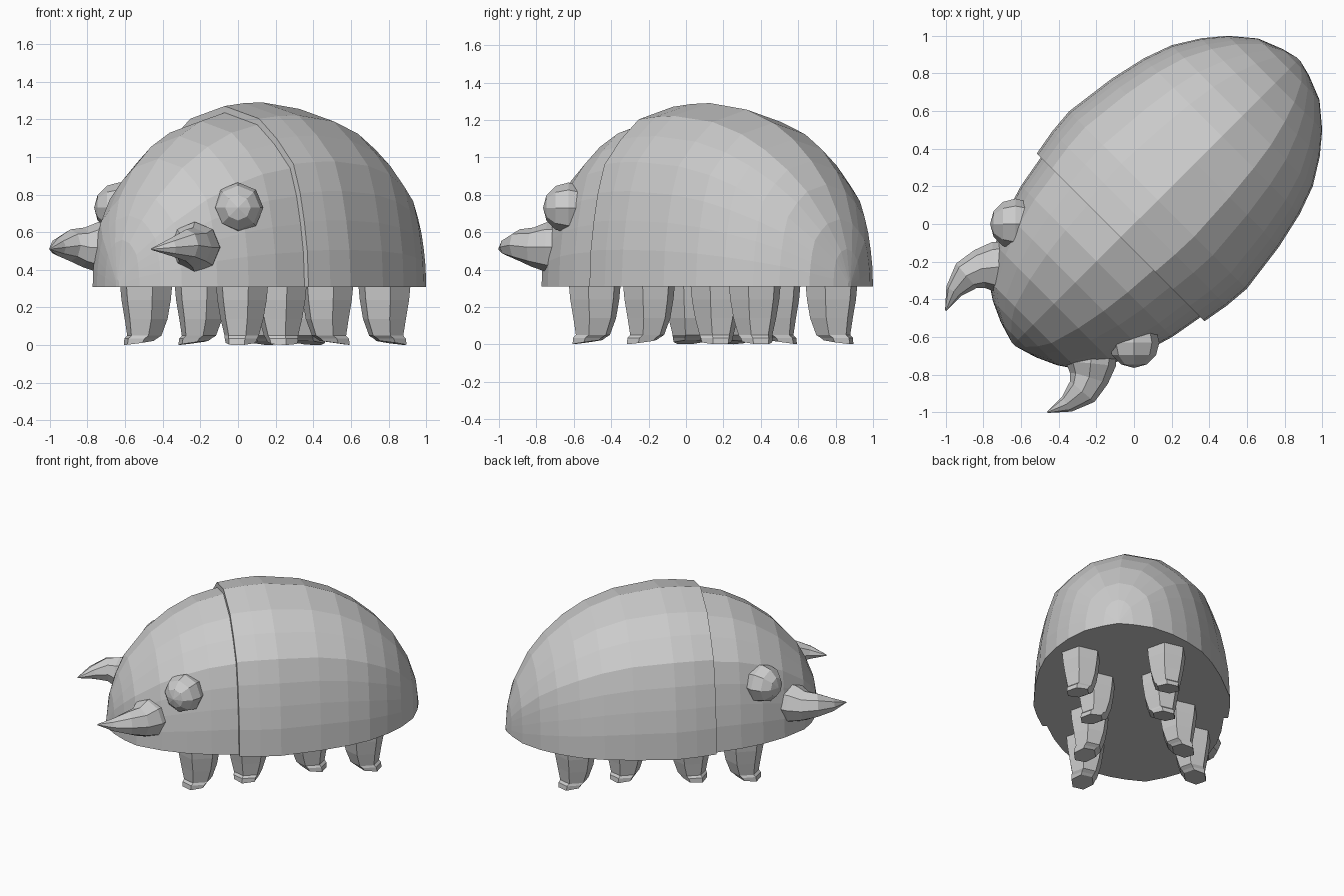
import bpy, bmesh
from math import sin, cos, pi, radians
from mathutils import Vector, Matrix

if "Cube" in bpy.data.objects:
    bpy.data.objects.remove(bpy.data.objects["Cube"])

# Local frame: body length along y, width along x; everything turns 45 degrees at the end
TURN = Matrix.Rotation(radians(-45), 4, 'Z')
BASE = 0.31


def finish(name, bm):
    bmesh.ops.remove_doubles(bm, verts=bm.verts, dist=0.0005)
    bmesh.ops.recalc_face_normals(bm, faces=bm.faces)
    bm.transform(TURN)
    me = bpy.data.meshes.new(name)
    bm.to_mesh(me)
    bm.free()
    ob = bpy.data.objects.new(name, me)
    bpy.context.collection.objects.link(ob)
    return ob


def loft(name, rings):
    """Skin closed rings of equal length and cap both ends."""
    bm = bmesh.new()
    rows = [[bm.verts.new(p) for p in r] for r in rings]
    n = len(rows[0])
    for a, b in zip(rows, rows[1:]):
        for i in range(n):
            j = (i + 1) % n
            bm.faces.new((a[i], a[j], b[j], b[i]))
    bm.faces.new(rows[0])
    bm.faces.new(rows[-1])
    return finish(name, bm)


# Dome cross-section in unit half-width and height
HALF = [(1, 0), (0.985, 0.2), (0.95, 0.36), (0.9, 0.52), (0.82, 0.68),
        (0.62, 0.82), (0.41, 0.93), (0, 1)]
SECTION = HALF + [(-x, z) for x, z in reversed(HALF[:-1])]


def dome(name, stations):
    loft(name, [[(w * x, y, BASE + h * z) for x, z in SECTION]
                for y, w, h in stations])


# Rear shell: (position, half width, height)
dome("rear_shell", [
    (-0.10, 0.63, 0.96), (0.04, 0.655, 0.975), (0.18, 0.667, 0.98),
    (0.46, 0.63, 0.945), (0.66, 0.585, 0.875), (0.813, 0.53, 0.785),
    (0.95, 0.445, 0.67), (1.06, 0.354, 0.545), (1.163, 0.23, 0.36),
    (1.215, 0.10, 0.20), (1.237, 0.012, 0.03)])

# Front shell, slightly lower so the seam shows a step
dome("front_shell", [
    (-0.10, 0.60, 0.925), (-0.28, 0.568, 0.88), (-0.44, 0.52, 0.80),
    (-0.60, 0.445, 0.68), (-0.757, 0.335, 0.50), (-0.82, 0.24, 0.38),
    (-0.87, 0.13, 0.25), (-0.905, 0.012, 0.04)])


def to_local(x, y, z):
    return TURN.inverted() @ Vector((x, y, z))


# Mandibles: curved, tapering hooks given in world position plus radius
HOOK = [(-0.22, -0.62, 0.52, 0.13), (-0.23, -0.74, 0.52, 0.135),
        (-0.24, -0.82, 0.52, 0.105), (-0.275, -0.89, 0.53, 0.085),
        (-0.355, -0.955, 0.52, 0.048), (-0.46, -1.0, 0.51, 0.004)]
for side, name in ((1, "right_mandible"), (-1, "left_mandible")):
    path = [to_local(*p[:3]) for p in HOOK]
    rings = []
    for i, c in enumerate(path):
        d = (path[min(i + 1, len(path) - 1)] - path[max(i - 1, 0)]).normalized()
        across = d.cross(Vector((0, 0, 1))).normalized()
        up = across.cross(d)
        r = HOOK[i][3]
        ring = [c + r * (cos(k * pi / 4) * across + sin(k * pi / 4) * up)
                for k in range(8)]
        rings.append([(side * p.x, p.y, p.z) for p in ring])
    loft(name, rings)

# Eyes: low-poly balls half sunk in the front shell, with a flared socket
for side, name in ((1, "right"), (-1, "left")):
    bm = bmesh.new()
    m = (Matrix.Translation((side * 0.445, -0.445, 0.73))
         @ Matrix.Rotation(side * radians(45), 4, 'Z')
         @ Matrix.Rotation(radians(90), 4, 'X'))
    bmesh.ops.create_uvsphere(bm, u_segments=8, v_segments=6, radius=0.135, matrix=m)
    finish(name + "_eye", bm)

# Legs: four splayed pairs, (position, half spacing)
PROFILE = [(0.34, 0.150, 0.0), (0.24, 0.140, 0.0), (0.14, 0.122, 0.0),
           (0.05, 0.097, 0.01), (0.035, 0.092, 0.03), (0.012, 0.085, 0.04)]
for i, (y, x) in enumerate([(-0.33, 0.36), (0.02, 0.30), (0.45, 0.22), (0.81, 0.29)]):
    for side, name in ((1, "right"), (-1, "left")):
        out = Vector((x, y - 0.2, 0)).normalized()
        rings = []
        for z, r, shift in PROFILE:
            ring = []
            for k in range(6):
                a = k * pi / 3 + pi / 6
                off = r * Vector((0.95 * cos(a), sin(a), 0))
                p = Vector((x, y, z)) + off + shift * out
                if z < 0.02:      # sole tilts down toward the toe
                    p.z = max(0.0, z - 0.14 * off.dot(out))
                ring.append((side * p.x, p.y, p.z))
            rings.append(ring)
        loft(f"{name}_leg_{i + 1}", rings)
